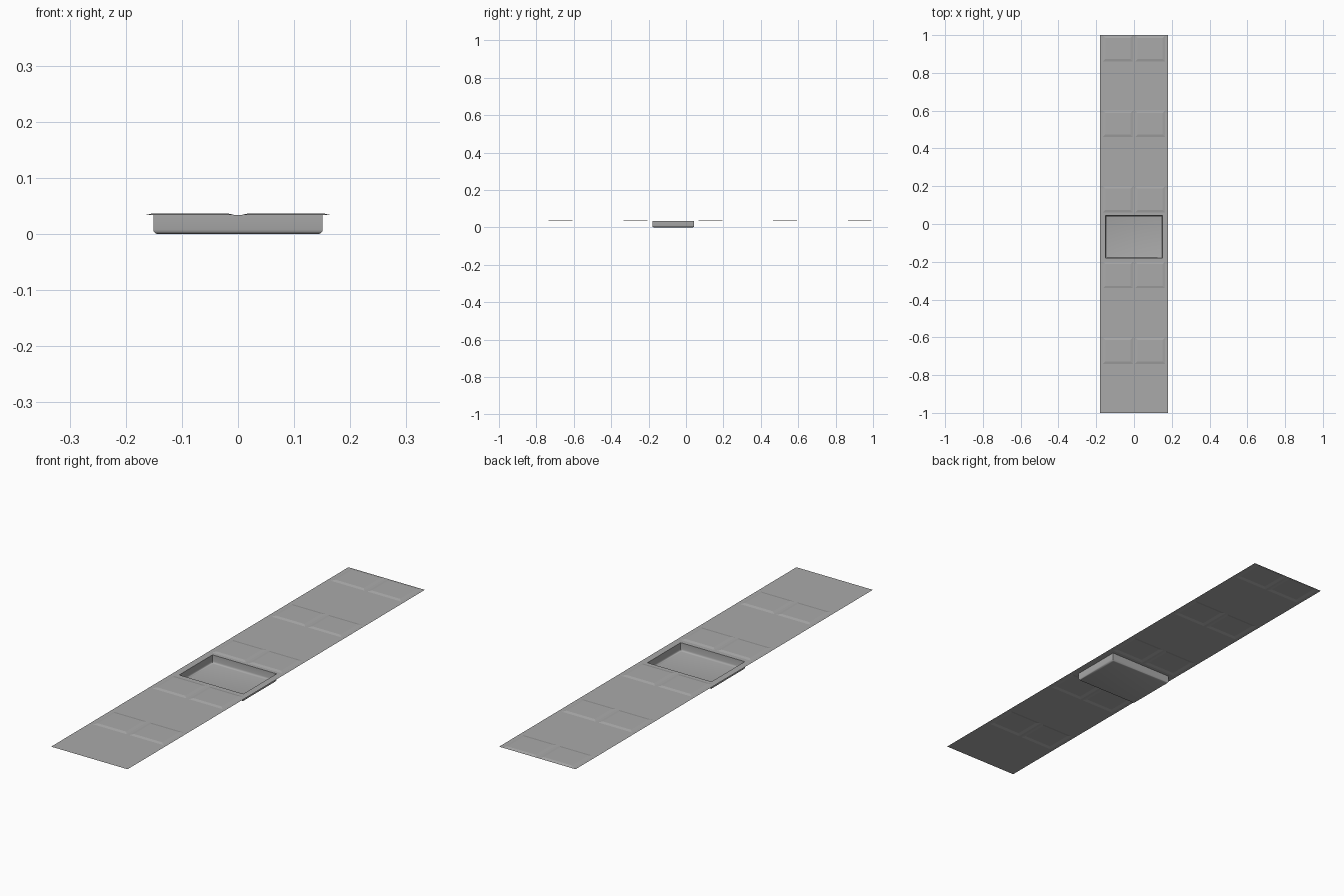
import bpy, bmesh, math

cube = bpy.data.objects.get("Cube")
if cube:
    bpy.data.objects.remove(cube, do_unlink=True)

HALF_WIDTH = 0.18
SHEET_Z = 0.034
PAD_RISE = 0.003
SLOPE = 0.013
PAD_X = (0.006, 0.165)
PAD_DEPTH = 0.14
PAD_BACKS = [-0.6 + 0.4 * i for i in range(5)]
TRAY_X, TRAY_FRONT, TRAY_BACK = 0.151, -0.18, 0.044

grey = bpy.data.materials.new("plain_grey")
grey.use_nodes = True
color = (0.4, 0.4, 0.4, 1)
grey.diffuse_color = color
grey.node_tree.nodes["Principled BSDF"].inputs["Base Color"].default_value = color


def make_object(name, bm):
    mesh = bpy.data.meshes.new(name)
    bm.to_mesh(mesh)
    bm.free()
    mesh.materials.append(grey)
    obj = bpy.data.objects.new(name, mesh)
    bpy.context.collection.objects.link(obj)
    return obj


# Long sheet: a grid cut at the pad and tray borders, with the tray cell left open
pads = [(max(b - PAD_DEPTH, -1), min(b, 0.998)) for b in PAD_BACKS]
right = [*PAD_X, TRAY_X, HALF_WIDTH]
xs = sorted(right + [-x for x in right])
ys = sorted([-1, 1, TRAY_FRONT, TRAY_BACK] + [y for pad in pads for y in pad])

bm = bmesh.new()
grid = [[bm.verts.new((x, y, SHEET_Z)) for x in xs] for y in ys]
pad_faces = []
for j in range(len(ys) - 1):
    for i in range(len(xs) - 1):
        cx, cy = (xs[i] + xs[i + 1]) / 2, (ys[j] + ys[j + 1]) / 2
        if abs(cx) < TRAY_X and TRAY_FRONT < cy < TRAY_BACK:
            continue
        face = bm.faces.new((grid[j][i], grid[j][i + 1], grid[j + 1][i + 1], grid[j + 1][i]))
        in_row = any(front < cy < back for front, back in pads)
        if in_row and PAD_X[0] < abs(cx) < PAD_X[1]:
            pad_faces.append(face)

# Raised pads with sloping borders
bm.normal_update()
bmesh.ops.inset_region(bm, faces=pad_faces, thickness=SLOPE, use_even_offset=True)
for vert in {v for f in pad_faces for v in f.verts}:
    vert.co.z += PAD_RISE
make_object("embossed_sheet", bm)

# Sunken tray: an open box with a rounded bottom border
bm = bmesh.new()
bmesh.ops.create_cube(bm, size=1)
for v in bm.verts:
    v.co.x *= 2 * TRAY_X
    v.co.y = TRAY_BACK if v.co.y > 0 else TRAY_FRONT
    v.co.z = SHEET_Z if v.co.z > 0 else 0
bm.normal_update()
bmesh.ops.delete(bm, geom=[f for f in bm.faces if f.normal.z > 0.5], context="FACES_ONLY")
bottom = [e for e in bm.edges if all(v.co.z < 0.001 for v in e.verts)]
bmesh.ops.bevel(bm, geom=bottom, offset=0.008, segments=3, profile=0.5, affect="EDGES")
bmesh.ops.reverse_faces(bm, faces=bm.faces[:])
tray = make_object("sunken_tray", bm)
bpy.ops.object.select_all(action="DESELECT")
tray.select_set(True)
bpy.context.view_layer.objects.active = tray
bpy.ops.object.shade_smooth_by_angle(angle=math.radians(40))
